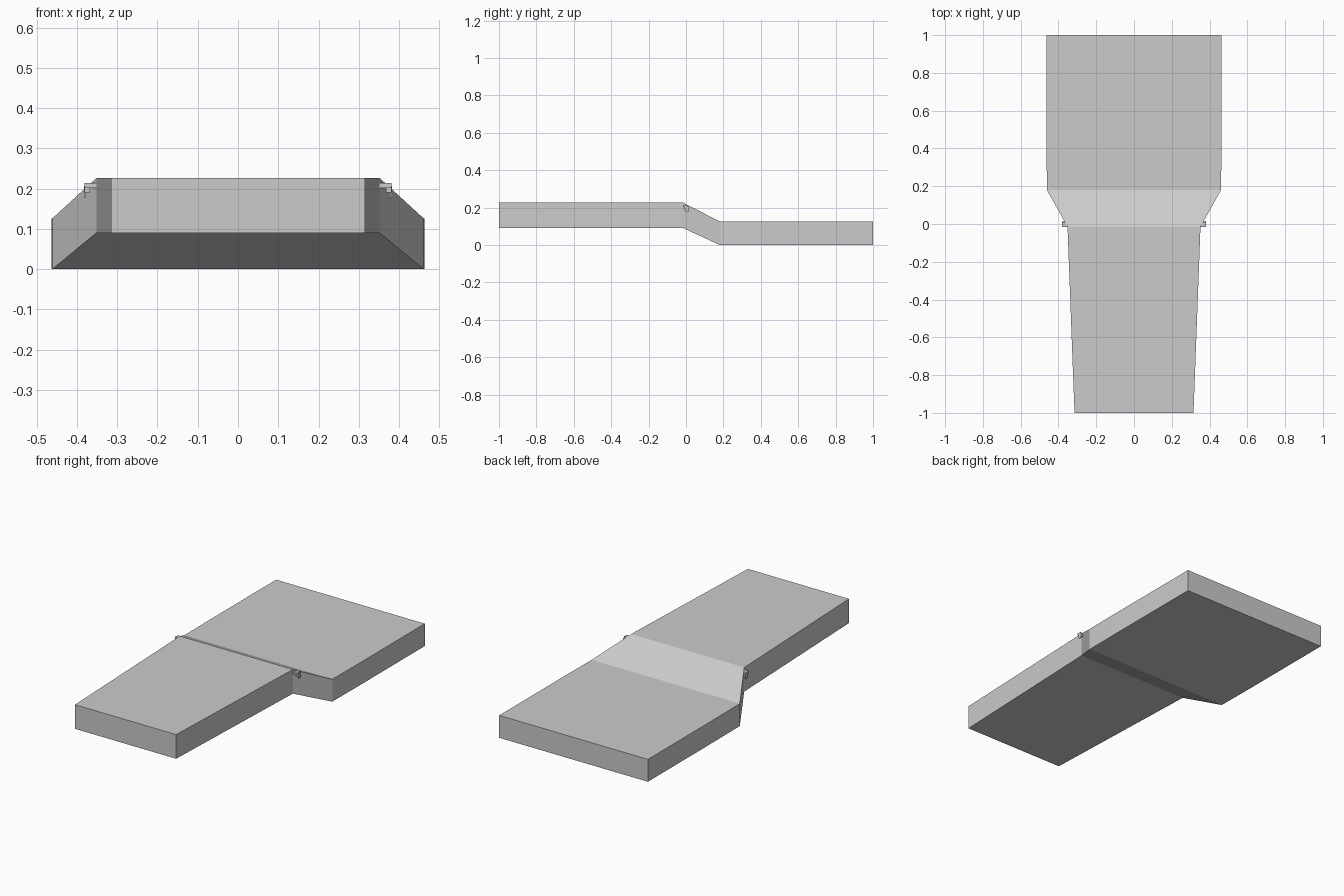
import bpy, bmesh

if "Cube" in bpy.data.objects:
    bpy.data.objects.remove(bpy.data.objects["Cube"])


def make_object(name, bm):
    bmesh.ops.recalc_face_normals(bm, faces=bm.faces)
    mesh = bpy.data.meshes.new(name)
    bm.to_mesh(mesh)
    bm.free()
    obj = bpy.data.objects.new(name, mesh)
    bpy.context.collection.objects.link(obj)
    return obj


# Slab: rectangular sections lofted along y (y, half width, bottom, top)
sections = [
    (-1.0, 0.315, 0.09, 0.226),
    (-0.015, 0.352, 0.09, 0.226),
    (0.18, 0.461, 0.0, 0.126),
    (0.4, 0.463, 0.0, 0.126),
    (1.0, 0.463, 0.0, 0.126),
]
bm = bmesh.new()
rings = [[bm.verts.new(p) for p in ((-w, y, b), (w, y, b), (w, y, t), (-w, y, t))]
         for y, w, b, t in sections]
for a, b in zip(rings, rings[1:]):
    for i in range(4):
        j = (i + 1) % 4
        bm.faces.new((a[i], a[j], b[j], b[i]))
bm.faces.new(rings[0])
bm.faces.new(rings[-1])
make_object("stepped_slab", bm)


# Small stepped clips at the fold, one per side (x, y and z ranges)
def make_clip(name, side):
    bm = bmesh.new()
    for (x0, x1), (y0, y1), (z0, z1) in [
        ((0.350, 0.381), (-0.015, 0.008), (0.202, 0.214)),
        ((0.367, 0.381), (-0.008, 0.012), (0.190, 0.202)),
        ((0.378, 0.382), (-0.004, 0.016), (0.178, 0.206)),
    ]:
        cube = bmesh.ops.create_cube(bm, size=1)["verts"]
        bmesh.ops.scale(bm, verts=cube, vec=(x1 - x0, y1 - y0, z1 - z0))
        bmesh.ops.translate(bm, verts=cube,
                            vec=(side * (x0 + x1) / 2, (y0 + y1) / 2, (z0 + z1) / 2))
    make_object(name, bm)


make_clip("left_clip", -1)
make_clip("right_clip", 1)
